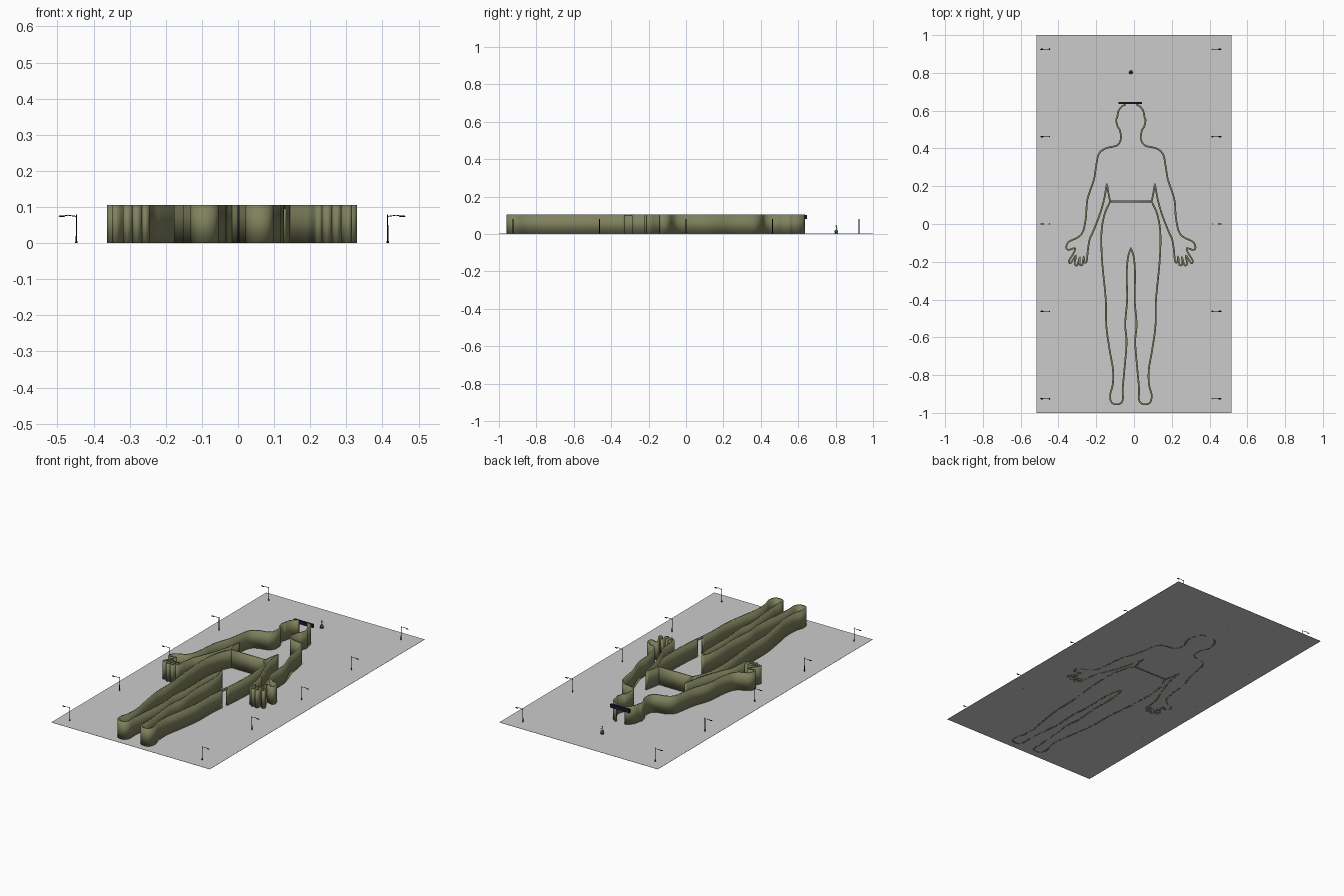
import bpy, bmesh, math
from mathutils import Vector

if "Cube" in bpy.data.objects:
    bpy.data.objects.remove(bpy.data.objects["Cube"])

CX = -0.0165      # symmetry line of the layout
H, T = 0.105, 0.009   # hedge height, thickness


def mat(name, col):
    m = bpy.data.materials.new(name)
    m.diffuse_color = (*col, 1)
    m.use_nodes = True
    m.node_tree.nodes["Principled BSDF"].inputs["Base Color"].default_value = m.diffuse_color
    return m


HEDGE = mat("hedge_green", (0.21, 0.22, 0.11))
BLACK = mat("black_metal", (0.01, 0.01, 0.012))
NAVY = mat("dark_sign", (0.01, 0.012, 0.03))
BRONZE = mat("bronze", (0.10, 0.08, 0.03))


def finish(bm, name, material=None, smooth=True):
    me = bpy.data.meshes.new(name)
    bm.to_mesh(me)
    bm.free()
    ob = bpy.data.objects.new(name, me)
    bpy.context.collection.objects.link(ob)
    if material:
        me.materials.append(material)
    if smooth:
        bpy.ops.object.select_all(action='DESELECT')
        ob.select_set(True)
        bpy.context.view_layer.objects.active = ob
        bpy.ops.object.shade_smooth_by_angle(angle=math.radians(35))
    return ob


def box(bm, size, loc):
    vs = bmesh.ops.create_cube(bm, size=1)["verts"]
    bmesh.ops.scale(bm, vec=size, verts=vs)
    bmesh.ops.translate(bm, vec=loc, verts=vs)


def rod(bm, a, b, r1, r2, n=8):
    a, b = Vector(a), Vector(b)
    d = b - a
    vs = bmesh.ops.create_cone(bm, cap_ends=True, segments=n, radius1=r1, radius2=r2, depth=d.length)["verts"]
    bmesh.ops.rotate(bm, cent=(0, 0, 0), verts=vs, matrix=d.to_track_quat('Z', 'Y').to_matrix())
    bmesh.ops.translate(bm, vec=(a + b) / 2, verts=vs)


def ball(bm, loc, r, sc=(1, 1, 1)):
    vs = bmesh.ops.create_uvsphere(bm, u_segments=12, v_segments=8, radius=r)["verts"]
    bmesh.ops.scale(bm, vec=sc, verts=vs)
    bmesh.ops.translate(bm, vec=loc, verts=vs)


def spline(pts):
    # Catmull-Rom through the points, steps follow the segment length
    p = [2 * pts[0] - pts[1]] + pts + [2 * pts[-1] - pts[-2]]
    out = []
    for a, b, c, d in zip(p, p[1:], p[2:], p[3:]):
        n = max(3, int((c - b).length / 0.012))
        for i in range(n):
            t = i / n
            out.append(0.5 * (2 * b + (c - a) * t + (2 * a - 5 * b + 4 * c - d) * t * t
                              + (3 * b - a - 3 * c + d) * t ** 3))
    return out + [pts[-1].copy()]


def wall(name, path, z0, z1):
    bm = bmesh.new()
    rows = [(bm.verts.new((p.x, p.y, z0)), bm.verts.new((p.x, p.y, z1))) for p in path]
    for (a, b), (c, d) in zip(rows, rows[1:]):
        bm.faces.new((a, c, d, b))
    ob = finish(bm, name, HEDGE)
    s = ob.modifiers.new("thickness", 'SOLIDIFY')
    s.thickness, s.offset = T, 0
    return ob


# half outline in hundredths: distance from symmetry line, y
arm = [(0, 63.5), (4, 62.8), (6.5, 60), (7.2, 56.5), (7.8, 55), (7, 51.5), (5.8, 49.5), (5.3, 45),
       (7.4, 41.6), (13.5, 40), (17, 37), (18.5, 30), (19.6, 23.5), (23, 13), (23.8, 3.5), (25.4, -4),
       (28, -7), (33, -9.5), (34.2, -12.5), (33, -13.7), (29.5, -12.8), (30.4, -15.5), (32.8, -19.5),
       (31.8, -20.6), (29, -16.5), (29.8, -21), (28.4, -21.8), (27, -17.3), (27.2, -21.2), (25.7, -21.6),
       (25, -17), (24.6, -20), (23.4, -19.8), (22.8, -14), (21.8, -8), (20, -4), (16.5, 5), (14.2, 13), (12.7, 21.5)]
side = [(12.7, 21.5), (12, 17), (11, 11.9)]
leg = [(11, 11.9), (14, 5), (15.6, -5), (15.2, -20), (13.3, -40), (13, -54), (11.2, -67), (9.5, -77),
       (9.6, -85), (11, -90.5), (10.2, -94.5), (7, -95.5), (4.4, -93.5), (4.3, -87), (3.6, -79), (2.3, -63),
       (3, -53), (2, -40), (2.2, -27), (1.6, -18), (0, -12.5)]

half = []
for piece in (arm, side, leg):
    half += spline([Vector((a / 100, b / 100)) for a, b in piece])[:-1]
half.append(Vector((0, -0.125)))
right = [Vector((CX + p.x, p.y)) for p in half]
left = [Vector((CX - p.x, p.y)) for p in half]

# hedge outline, left open at the head entrance and the side doorway
left = [p for p in left if not (p.y > 0.6 and abs(p.x - CX) < 0.022)]
right = [p for p in right if not (p.y > 0.6 and abs(p.x - CX) < 0.022)]
door = [i for i, p in enumerate(right) if -0.33 < p.y < -0.28 and p.x - CX > 0.12]
a, b = door[0], door[-1]
wall("hedge_wall_front", right[:a + 1], 0, H)
wall("door_lintel", right[a:b + 1], 0.095, H)
wall("hedge_wall_rest", right[b:] + left[::-1][1:], 0, H)
wall("waist_wall", [Vector((CX - 0.11, 0.119)), Vector((CX + 0.11, 0.119))], 0, H)

# ground plate
bm = bmesh.new()
box(bm, (1.032, 2, 0.001), (0, 0, 0.0005))
finish(bm, "base_plate", smooth=False)

# entrance sign above the head opening
bm = bmesh.new()
box(bm, (0.125, 0.012, 0.02), (CX - 0.004, 0.641, 0.09))
finish(bm, "entrance_sign", NAVY, smooth=False)

# street lamps along both long sides
for s, side_name in ((-1, "left"), (1, "right")):
    for i in range(5):
        y = 0.925 - i * 0.4625
        X = lambda d: CX + s * d
        bm = bmesh.new()
        rod(bm, (X(.431), y, 0), (X(.431), y, .08), .002, .0014)
        rod(bm, (X(.431), y, 0), (X(.431), y, .006), .0035, .003)
        rod(bm, (X(.431), y, .074), (X(.456), y, .0775), .0012, .0012)
        rod(bm, (X(.456), y, .0775), (X(.466), y, .075), .0012, .0015)
        ball(bm, (X(.471), y, .0745), .003, (3, 1.3, .9))
        finish(bm, f"lamp_{side_name}_{i + 1}", BLACK)

# small statue in front of the entrance
bm = bmesh.new()
rod(bm, (CX, .803, 0), (CX, .803, .006), .010, .008, 12)
ball(bm, (CX, .803, .013), .010)
finish(bm, "statue_base", BRONZE)
bm = bmesh.new()
rod(bm, (CX, .803, .02), (CX, .803, .042), .002, .0015)
ball(bm, (CX, .803, .042), .0035)
rod(bm, (CX, .803, .034), (CX + .008, .809, .030), .0015, .001)
finish(bm, "statue_figure", BLACK)
